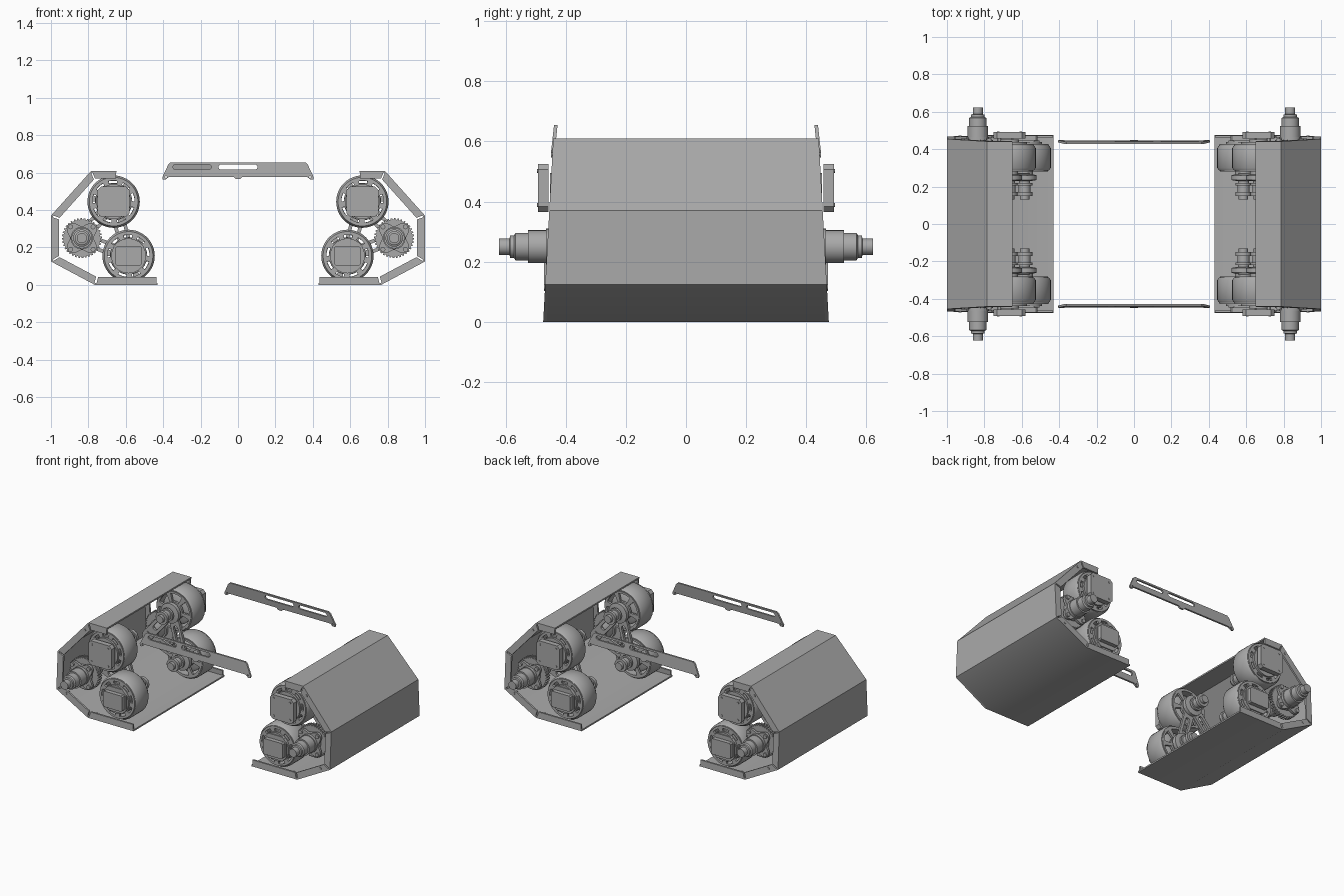
import bpy, bmesh
from math import sin, cos, pi, atan2, hypot

cube = bpy.data.objects.get("Cube")
if cube:
    bpy.data.objects.remove(cube, do_unlink=True)

grey = bpy.data.materials.new("grey metal")
grey.use_nodes = True
colour = (0.4, 0.4, 0.4, 1)
grey.diffuse_color = colour
grey.node_tree.nodes["Principled BSDF"].inputs["Base Color"].default_value = colour


def finish(name, bm, mirror="xy"):
    """Turn a bmesh into a shaded object, mirrored over the wanted axes."""
    bmesh.ops.remove_doubles(bm, verts=bm.verts, dist=0.0001)
    bmesh.ops.recalc_face_normals(bm, faces=bm.faces)
    mesh = bpy.data.meshes.new(name)
    bm.to_mesh(mesh)
    bm.free()
    mesh.materials.clear()
    mesh.materials.append(grey)
    ob = bpy.data.objects.new(name, mesh)
    bpy.context.collection.objects.link(ob)
    if mirror:
        mod = ob.modifiers.new("mirror", "MIRROR")
        mod.use_axis = ("x" in mirror, "y" in mirror, False)
        mod.use_mirror_merge = False
    bpy.ops.object.select_all(action="DESELECT")
    bpy.context.view_layer.objects.active = ob
    ob.select_set(True)
    bpy.ops.object.shade_smooth_by_angle(angle=0.6)
    return ob


def prism(bm, pts, ya, yb):
    """Extrude an xz outline between two y limits given as functions of z."""
    a = [bm.verts.new((x, ya(z), z)) for x, z in pts]
    b = [bm.verts.new((x, yb(z), z)) for x, z in pts]
    bm.faces.new(a)
    bm.faces.new(b)
    for i in range(len(pts)):
        j = (i + 1) % len(pts)
        bm.faces.new((a[i], a[j], b[j], b[i]))


def lathe(name, profile, centres, seg=32, closed=False):
    """Revolve (radius, y) points about y-parallel axes at the (x, z) centres."""
    bm = bmesh.new()
    for cx, cz in centres:
        rings = [[bm.verts.new((cx + r * cos(2 * pi * k / seg), y, cz + r * sin(2 * pi * k / seg)))
                  for k in range(seg)] for r, y in profile]
        pairs = list(zip(rings, rings[1:]))
        if closed:
            pairs.append((rings[-1], rings[0]))
        else:
            bm.faces.new(rings[0])
            bm.faces.new(rings[-1])
        for a, b in pairs:
            for k in range(seg):
                n = (k + 1) % seg
                bm.faces.new((a[k], a[n], b[n], b[k]))
    return finish(name, bm)


def plate(name, outlines, y, thick, mirror="xy", lean=0):
    """Flat plate in the xz plane; inner outlines become holes."""
    curve = bpy.data.curves.new(name, "CURVE")
    curve.dimensions = "2D"
    curve.fill_mode = "BOTH"
    curve.extrude = thick / 2
    for pts in outlines:
        sp = curve.splines.new("POLY")
        sp.points.add(len(pts) - 1)
        sp.use_cyclic_u = True
        for p, (x, z) in zip(sp.points, pts):
            p.co = (x, z, 0, 1)
    tmp = bpy.data.objects.new("outline", curve)
    bpy.context.collection.objects.link(tmp)
    dg = bpy.context.evaluated_depsgraph_get()
    mesh = bpy.data.meshes.new_from_object(tmp.evaluated_get(dg))
    bpy.data.objects.remove(tmp)
    bm = bmesh.new()
    bm.from_mesh(mesh)
    for v in bm.verts:
        x, z, d = v.co
        v.co = (x, y + d + lean * z, z)
    return finish(name, bm, mirror)


def arc(c, r, a0, a1, n):
    return [(c[0] + r * cos(a0 + (a1 - a0) * k / n), c[1] + r * sin(a0 + (a1 - a0) * k / n))
            for k in range(n + 1)]


def circle(c, r, n=32):
    return arc(c, r, 0, 2 * pi * (n - 1) / n, n - 1)


def stadium(a, b, r):
    t = atan2(b[1] - a[1], b[0] - a[0])
    return arc(b, r, t - pi / 2, t + pi / 2, 8) + arc(a, r, t + pi / 2, t + 3 * pi / 2, 8)


def wedges(c, r0, r1, count, fill):
    step = 2 * pi / count
    return [arc(c, r1, k * step, (k + fill) * step, 5) + arc(c, r0, (k + fill) * step, k * step, 5)
            for k in range(count)]


def inset(path, d):
    """Offset an open polyline to its right with mitred corners."""
    norms = []
    for (x0, z0), (x1, z1) in zip(path, path[1:]):
        l = hypot(x1 - x0, z1 - z0)
        norms.append(((z1 - z0) / l, (x0 - x1) / l))
    out = []
    for i, (x, z) in enumerate(path):
        m, n = norms[max(i - 1, 0)], norms[min(i, len(norms) - 1)]
        s = d / (1 + m[0] * n[0] + m[1] * n[1])
        out.append((x + (m[0] + n[0]) * s, z + (m[1] + n[1]) * s))
    return out


# Folded sheet housing, narrowing toward the top
path = [(-0.43, 0), (-0.765, 0), (-1, 0.125), (-1, 0.37), (-0.785, 0.61), (-0.65, 0.61)]
end = lambda z: 0.475 - 0.055 * z
bm = bmesh.new()
prism(bm, path + inset(path, 0.01)[::-1], lambda z: -end(z), end)
finish("housing_shell", bm, "x")

# Folded end flanges, one for each panel
rim = inset(path, 0.042)
bm = bmesh.new()
for i in range(len(path) - 1):
    mix = lambda p, q, t: (p[0] + (q[0] - p[0]) * t, p[1] + (q[1] - p[1]) * t)
    quad = [mix(path[i], path[i + 1], 0.02), mix(path[i + 1], path[i], 0.02),
            mix(rim[i + 1], rim[i], 0.02), mix(rim[i], rim[i + 1], 0.02)]
    prism(bm, quad, end, lambda z: end(z) - 0.012)
finish("housing_flanges", bm)
lathe("flange_rivets", [(0.009, 0.44), (0.009, 0.472)], [(-0.72, 0.025), (-0.93, 0.115)], 12)
lathe("upper_rivets", [(0.009, 0.43), (0.009, 0.449)], [(-0.81, 0.555)], 12)

# Motors
upper, lower, axle = (-0.665, 0.445), (-0.585, 0.155), (-0.835, 0.25)
motors = [upper, lower]
lathe("motor_bells", [(0.115, 0.285), (0.13, 0.285), (0.14, 0.3), (0.14, 0.405), (0.13, 0.42),
                      (0.115, 0.42)], motors, 48, True)
lathe("motor_stators", [(0.085, 0.305), (0.1, 0.315), (0.1, 0.405), (0.08, 0.41)], motors, 36)
lathe("motor_hubs", [(0.035, 0.23), (0.065, 0.235), (0.065, 0.26), (0.045, 0.265), (0.045, 0.31)], motors)
lathe("motor_pinions", [(0.025, 0.13), (0.025, 0.15), (0.042, 0.15), (0.042, 0.17), (0.032, 0.17),
                        (0.032, 0.205), (0.042, 0.205), (0.042, 0.22), (0.03, 0.22), (0.03, 0.24)], motors)
lathe("motor_necks", [(0.05, 0.4), (0.05, 0.452)], motors)
for label, c in (("upper", upper), ("lower", lower)):
    plate(label + "_motor_spider", [circle(c, 0.125, 48)] + wedges(c, 0.06, 0.112, 6, 0.72), 0.288, 0.014)
    plate(label + "_motor_back", [circle(c, 0.128, 48)] + wedges(c, 0.098, 0.113, 9, 0.6), 0.42, 0.014)
    plate(label + "_motor_back_ring", [circle(c, 0.093, 36)], 0.432, 0.014)


def chamfered(c, w, h, k):
    pts = [(w, h - k), (w - k, h), (k - w, h), (-w, h - k), (-w, k - h), (k - w, -h), (w - k, -h), (w, k - h)]
    return [(c[0] + x, c[1] + z) for x, z in pts]


# Controller boxes on the outer motor faces
plate("upper_controller_box", [chamfered(upper, 0.085, 0.08, 0.018)], 0.475, 0.034)
plate("lower_controller_box", [chamfered(lower, 0.07, 0.052, 0.008)], 0.458, 0.03)
plate("lower_controller_base", [chamfered(lower, 0.08, 0.08, 0.03)], 0.442, 0.008)
lathe("box_screws", [(0.007, 0.48), (0.007, 0.495)],
      [(upper[0] + sx * 0.06, upper[1] + sz * 0.057) for sx in (-1, 1) for sz in (-1, 1)], 10)

# Stepped drive axle with gear and bearing mount
lathe("drive_axle", [(0.03, 0.24), (0.03, 0.29), (0.05, 0.29), (0.05, 0.36), (0.06, 0.36), (0.06, 0.465),
                     (0.055, 0.465), (0.055, 0.525), (0.046, 0.525), (0.046, 0.567), (0.037, 0.572),
                     (0.037, 0.585), (0.027, 0.587), (0.027, 0.622)], [axle])
teeth = 36
gear = [(axle[0] + r * cos(a), axle[1] + r * sin(a)) for k in range(teeth)
        for r, a in ((0.107, 2 * pi * k / teeth), (0.107, 2 * pi * (k + 0.4) / teeth),
                     (0.099, 2 * pi * (k + 0.5) / teeth), (0.099, 2 * pi * (k + 0.9) / teeth))]
plate("axle_gear", [gear], 0.395, 0.035)
lobes = [(axle[0] + (0.083 - 0.02 * cos(4 * a)) * cos(a), axle[1] + (0.083 - 0.02 * cos(4 * a)) * sin(a))
         for a in (2 * pi * k / 64 for k in range(64))]
plate("bearing_mount", [lobes], 0.44, 0.016)
lathe("bearing_bolts", [(0.013, 0.43), (0.013, 0.458)],
      [(axle[0] + sx * 0.06, axle[1] + sz * 0.06) for sx in (-1, 1) for sz in (-1, 1)], 12)

# Inner bracket linking motors and axle
for k, (label, a, b) in enumerate((("upper_link", upper, axle), ("lower_link", axle, lower),
                                   ("motor_link", lower, upper))):
    plate(label, [stadium(a, b, 0.035), stadium(tuple(p + (q - p) * 0.35 for p, q in zip(a, b)),
          tuple(p + (q - p) * 0.65 for p, q in zip(a, b)), 0.016)], 0.25 + 0.008 * k, 0.016)

# Slotted cross bars, the rear one turned around
half = [(0.36, 0.655), (0.372, 0.645), (0.405, 0.575), (0.402, 0.563), (0.388, 0.563), (0.368, 0.578),
        (0.025, 0.578), (0.012, 0.565)]
outline = half + [(-x, z) for x, z in half[::-1]]
slots = [stadium((-0.335, 0.63), (-0.155, 0.63), 0.013), stadium((-0.09, 0.63), (0.09, 0.63), 0.014),
         circle((-0.385, 0.577), 0.005, 10), circle((0.385, 0.577), 0.005, 10)]
front = plate("front_cross_bar", [outline] + slots, -0.505, 0.012, "", 0.11)
rear = front.copy()
rear.name = "rear_cross_bar"
rear.rotation_euler.z = pi
bpy.context.collection.objects.link(rear)
